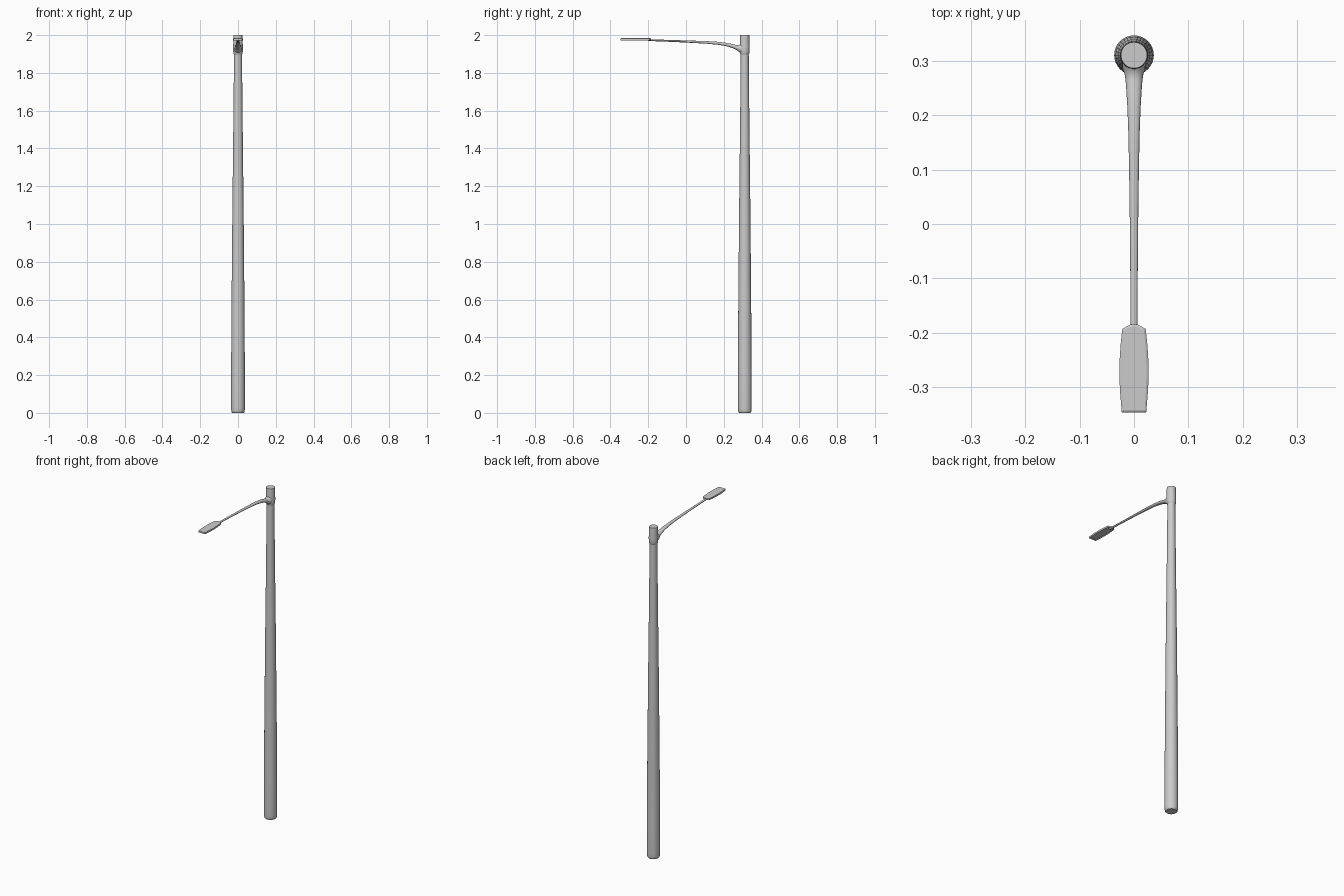
import bpy, bmesh, math

if "Cube" in bpy.data.objects:
    bpy.data.objects.remove(bpy.data.objects["Cube"])

POLE_Y = 0.311


def make_object(name, bm, angle=35):
    bmesh.ops.recalc_face_normals(bm, faces=bm.faces)
    mesh = bpy.data.meshes.new(name)
    bm.to_mesh(mesh)
    bm.free()
    ob = bpy.data.objects.new(name, mesh)
    bpy.context.collection.objects.link(ob)
    bpy.ops.object.select_all(action='DESELECT')
    ob.select_set(True)
    bpy.context.view_layer.objects.active = ob
    bpy.ops.object.shade_smooth_by_angle(angle=math.radians(angle))
    return ob


def loft(name, rings):
    """Skin a list of point rings and cap both ends."""
    bm = bmesh.new()
    loops = [[bm.verts.new(p) for p in ring] for ring in rings]
    n = len(loops[0])
    for a, b in zip(loops, loops[1:]):
        for i in range(n):
            j = (i + 1) % n
            bm.faces.new((a[i], a[j], b[j], b[i]))
    bm.faces.new(loops[0])
    bm.faces.new(loops[-1])
    return make_object(name, bm)


def turned(name, profile, n=32):
    return loft(name, [[(r * math.cos(math.tau * i / n),
                         POLE_Y + r * math.sin(math.tau * i / n), z)
                        for i in range(n)] for r, z in profile])


# Tapered pole with a rounded foot
turned("pole", [(0.030, 0), (0.034, 0.004), (0.0355, 0.012), (0.0365, 0.03),
                (0.0365, 0.2), (0.034, 0.6), (0.0295, 1.1), (0.025, 1.5),
                (0.0215, 1.85), (0.021, 1.92)])

# Collar on top of the pole
turned("collar", [(0.021, 1.897), (0.0235, 1.901), (0.0255, 1.912),
                  (0.0262, 1.93), (0.0258, 1.942), (0.025, 1.955),
                  (0.0248, 1.994), (0.024, 2.0)])

# Curved arm flaring into the collar: y, bottom z, top z, half width
sections = [(0.306, 1.902, 1.962, 0.022), (0.285, 1.907, 1.950, 0.021),
            (0.277, 1.914, 1.946, 0.0175), (0.265, 1.923, 1.9475, 0.0155),
            (0.245, 1.932, 1.953, 0.0140), (0.215, 1.941, 1.959, 0.0122),
            (0.17, 1.949, 1.9645, 0.0105), (0.11, 1.9545, 1.968, 0.0092),
            (0.03, 1.959, 1.971, 0.0080), (-0.07, 1.964, 1.974, 0.0070),
            (-0.20, 1.969, 1.978, 0.0063)]
loft("arm", [[(w * math.cos(math.tau * i / 20), y,
               (lo + hi) / 2 + (hi - lo) / 2 * math.sin(math.tau * i / 20))
              for i in range(20)] for y, lo, hi, w in sections])

# Flat lamp head with bowed sides and a recessed underside
half = [(0.006, -0.185), (0.0215, -0.193), (0.024, -0.215), (0.0262, -0.245),
        (0.027, -0.275), (0.026, -0.305), (0.0225, -0.347)]
outline = half + [(-x, y) for x, y in reversed(half)]
bm = bmesh.new()
bottom = bm.faces.new([bm.verts.new((x, y, 1.972)) for x, y in outline])
top = bmesh.ops.extrude_face_region(bm, geom=[bottom], use_keep_orig=True)
top_verts = [v for v in top["geom"] if isinstance(v, bmesh.types.BMVert)]
bmesh.ops.translate(bm, verts=top_verts, vec=(0, 0, 0.010))
bmesh.ops.recalc_face_normals(bm, faces=bm.faces)
bm.normal_update()
lid = max(bm.faces, key=lambda f: f.calc_center_median().z)
under = min(bm.faces, key=lambda f: f.calc_center_median().z)
bmesh.ops.inset_region(bm, faces=[lid], thickness=0.004)
for v in lid.verts:
    v.co.z += 0.002
bmesh.ops.inset_region(bm, faces=[under], thickness=0.003)
bmesh.ops.inset_region(bm, faces=[under], thickness=0.0005)
for v in under.verts:
    v.co.z += 0.004
make_object("lamp_head", bm, 25)
